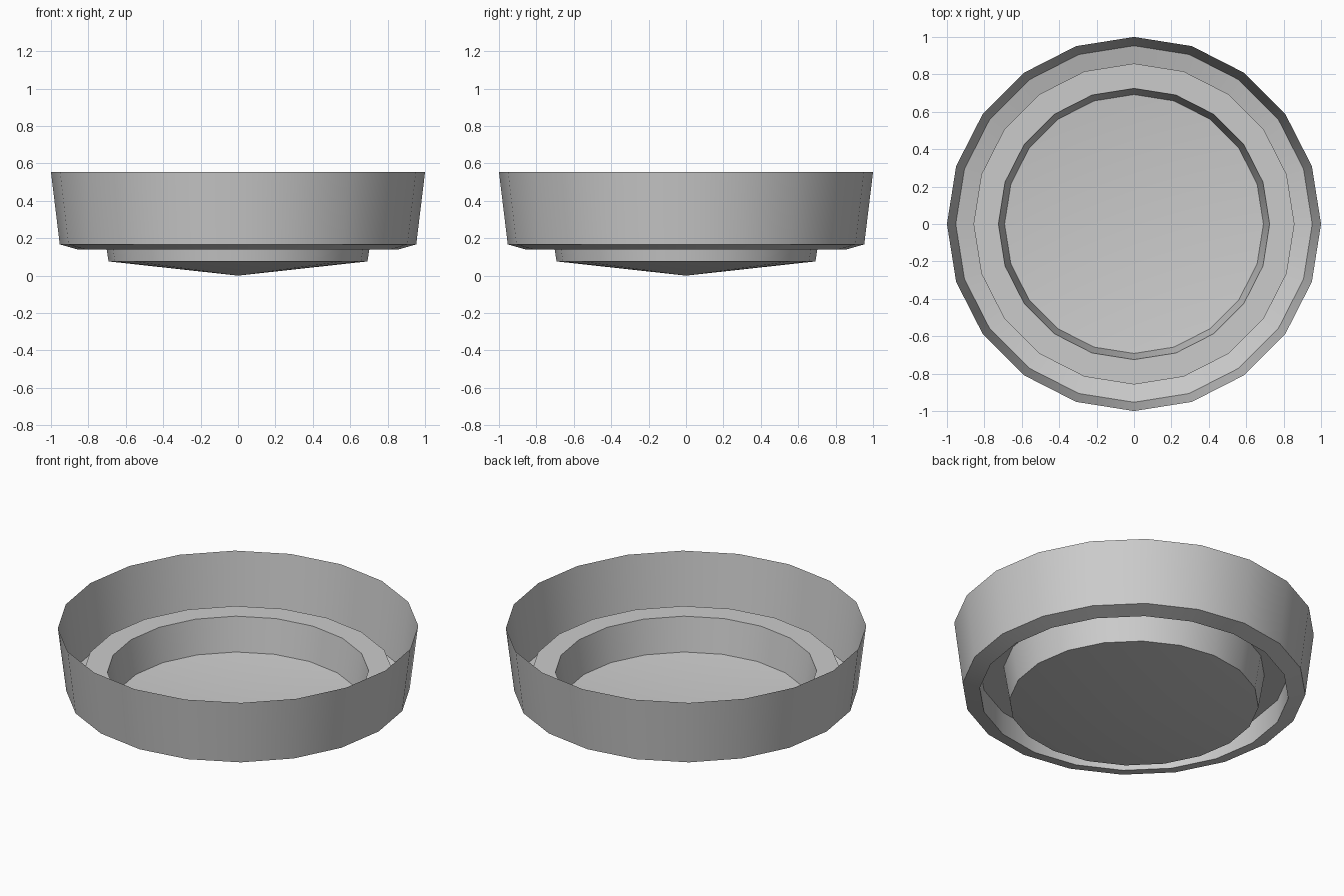
import bpy, bmesh
from math import cos, sin, tau, radians

if "Cube" in bpy.data.objects:
    bpy.data.objects.remove(bpy.data.objects["Cube"])

SIDES = 20

# Dish profile (radius, height): rim, wall foot, bevel, groove wall, ledge, well wall
PROFILE = [(1.0, 0.553), (0.953, 0.167), (0.858, 0.14),
           (0.858, 0.28), (0.725, 0.28), (0.692, 0.076)]

bm = bmesh.new()
rings = [[bm.verts.new((r * cos(tau * i / SIDES), r * sin(tau * i / SIDES), z))
          for i in range(SIDES)] for r, z in PROFILE]

# Thin single-skin walls between neighbouring rings
for a, b in zip(rings, rings[1:]):
    for i in range(SIDES):
        j = (i + 1) % SIDES
        bm.faces.new((a[i], b[i], b[j], a[j]))

# Shallow conical floor of the well
tip = bm.verts.new((0, 0, 0))
for i in range(SIDES):
    bm.faces.new((rings[-1][i], tip, rings[-1][(i + 1) % SIDES]))

mesh = bpy.data.meshes.new("dish")
bm.to_mesh(mesh)
bm.free()
dish = bpy.data.objects.new("dish", mesh)
bpy.context.collection.objects.link(dish)

# Smooth around the sides, crisp profile edges
bpy.context.view_layer.objects.active = dish
dish.select_set(True)
bpy.ops.object.shade_smooth_by_angle(angle=radians(30))
# Keep the shallow profile corners sharp as well
